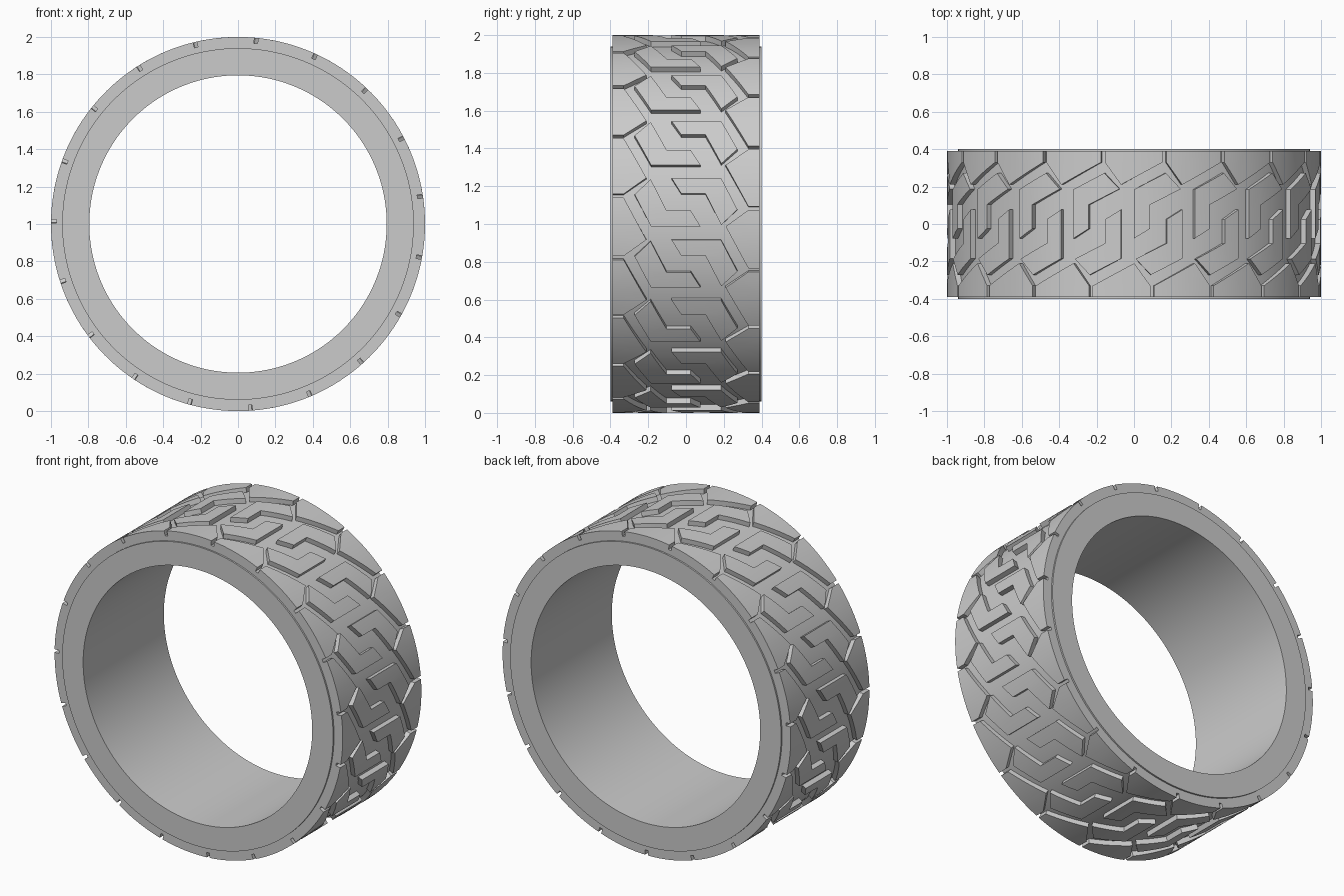
import bpy, bmesh
from math import cos, sin, pi, radians

cube = bpy.data.objects.get("Cube")
if cube:
    bpy.data.objects.remove(cube, do_unlink=True)

REPEATS = 19                     # tread cells around the tyre
PITCH = 2 * pi / REPEATS
STEP = PITCH / 8                 # facet angle shared by all parts
PHASE = radians(6.7)
R_TOP, R_BASE = 1.0, 0.97

rubber = bpy.data.materials.new("grey_rubber")
GREY = (0.6, 0.6, 0.6, 1)
rubber.use_nodes = True
rubber.diffuse_color = GREY
rubber.node_tree.nodes["Principled BSDF"].inputs["Base Color"].default_value = GREY


def wrap(y, angle, r):
    """Roll a flat tread position onto the tyre."""
    return (r * cos(angle + PHASE), y, 1 + r * sin(angle + PHASE))


def finish(name, bm):
    bmesh.ops.recalc_face_normals(bm, faces=bm.faces)
    mesh = bpy.data.meshes.new(name)
    bm.to_mesh(mesh)
    bm.free()
    mesh.materials.append(rubber)
    obj = bpy.data.objects.new(name, mesh)
    bpy.context.collection.objects.link(obj)
    bpy.ops.object.select_all(action='DESELECT')
    obj.select_set(True)
    bpy.context.view_layer.objects.active = obj
    bpy.ops.object.shade_smooth_by_angle(angle=radians(30))


def tread_row(name, outline, side):
    """Raised blocks: extrude a flat outline, slice it, roll it and repeat it."""
    bm = bmesh.new()
    for cell in range(REPEATS):
        part = bmesh.new()
        face = part.faces.new([part.verts.new((side * y, side * s, R_BASE - 0.005))
                               for y, s in outline])
        top = bmesh.ops.extrude_face_region(part, geom=[face])["geom"]
        for v in top:
            if isinstance(v, bmesh.types.BMVert):
                v.co.z = R_TOP
        for k in range(-10, 11):
            bmesh.ops.bisect_plane(part, geom=part.verts[:] + part.edges[:] + part.faces[:],
                                   plane_co=(0, k * STEP, 0), plane_no=(0, 1, 0), dist=1e-5)
        part.verts.index_update()
        new = [bm.verts.new(wrap(v.co.x, v.co.y + cell * PITCH, v.co.z)) for v in part.verts]
        for f in part.faces:
            bm.faces.new([new[v.index] for v in f.verts])
        part.free()
    finish(name, bm)


# Tyre body: closed ring profile with a thin raised lip on each sidewall
half = [(0.795, 0.40), (0.94, 0.40), (0.94, 0.39), (R_BASE, 0.39)]
profile = half + [(r, -y) for r, y in reversed(half)]
bm = bmesh.new()
rings = [[bm.verts.new(wrap(y, k * STEP, r)) for r, y in profile]
         for k in range(REPEATS * 8)]
for i, ring in enumerate(rings):
    after = rings[(i + 1) % len(rings)]
    for j in range(len(profile)):
        n = (j + 1) % len(profile)
        bm.faces.new((ring[j], ring[n], after[n], after[j]))
finish("tyre_body", bm)

# Tread blocks as (across, around) outlines; the other side is a half-turn copy
hook = [(-0.077, 0.13), (0.185, 0.13), (0.272, -0.04),
        (0.187, -0.122), (0.103, 0.045), (-0.025, 0.045)]
shoulder = [(0.39, -0.043), (0.33, -0.043), (0.21, -0.13),
            (0.33, 0.01 - 0.033 - PITCH), (0.39, 0.01 - 0.033 - PITCH)]
for side, label in ((1, "back"), (-1, "front")):
    tread_row(label + "_hook_blocks", hook, side)
    tread_row(label + "_shoulder_blocks", shoulder, side)
